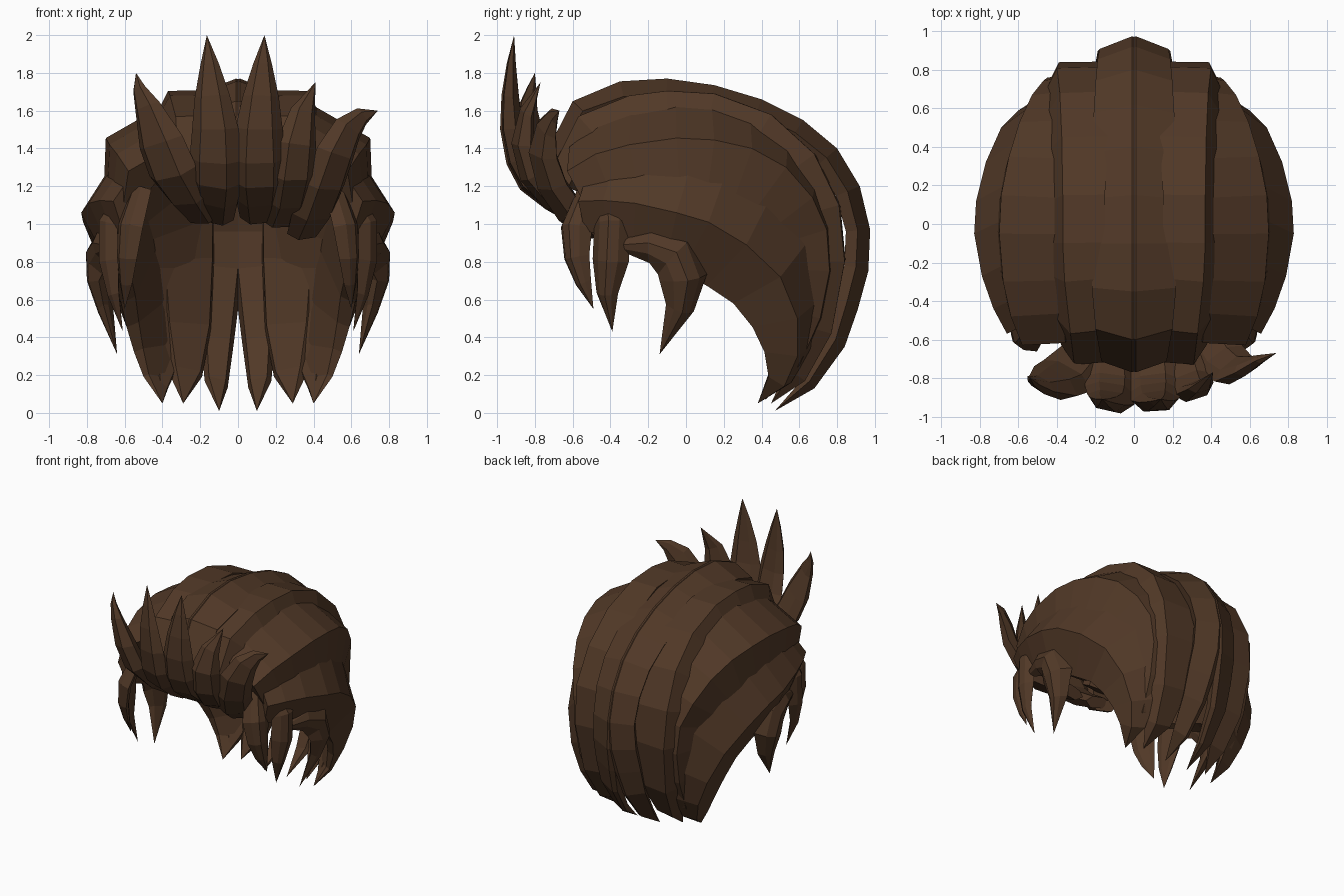
import bpy
from mathutils import Vector

# Single hair colour
hair = bpy.data.materials.new("dark_brown_hair")
hair.diffuse_color = (0.082, 0.040, 0.020, 1)

# Cross-sections in lock widths: (across, out); the ridge at (0, 0) follows the path
CENTRE = [(-.25, -.1), (0, 0), (1, -.38), (.8, -.75), (-.1, -.6)]
UPPER = [(-1, -.45), (0, 0), (.6, -.48), (.4, -.9), (-.8, -.8)]
MIDDLE = [(-1, -.4), (0, 0), (.68, -.5), (.45, -.8), (-.8, -.7)]
SIDE = [(-1, -.4), (0, 0), (.85, -.62), (.65, -.85), (-.8, -.75)]
STRAND = [(-1, -.75), (-.55, -.2), (0, 0), (.55, -.2), (1, -.75), (.5, -.95), (-.5, -.95)]
BLADE = [(-1, -.6), (-.55, -.08), (.5, 0), (1, -.45), (.45, -.85), (-.5, -.85)]


def lock(name, section, path, widths, centre, side=1):
    """Sweep a faceted strand along its outer ridge, blunt root to pointed tip."""
    pts = [Vector((x * side, y, z)) for x, y, z in path]
    c = Vector(centre)
    verts, faces, n = [], [], len(section)
    for i, p in enumerate(pts[:-1]):
        t = (pts[i + 1] - pts[max(i - 1, 0)]).normalized()
        out = p - c
        out = (out - t * out.dot(t)).normalized()
        across = t.cross(out) * side
        verts += [p + (across * a + out * b) * widths[i] for a, b in section]
    rings = len(pts) - 1
    for i in range(rings - 1):
        for j in range(n):
            k = (j + 1) % n
            faces.append((i * n + j, i * n + k, (i + 1) * n + k, (i + 1) * n + j))
    tip = len(verts)
    verts.append(pts[-1])
    last = (rings - 1) * n
    faces += [(last + j, last + (j + 1) % n, tip) for j in range(n)]
    faces.append(tuple(reversed(range(n))))
    me = bpy.data.meshes.new(name)
    me.from_pydata(verts, [], faces)
    me.materials.append(hair)
    ob = bpy.data.objects.new(name, me)
    bpy.context.collection.objects.link(ob)
    bpy.context.view_layer.objects.active = ob
    ob.select_set(True)
    bpy.ops.object.mode_set(mode='EDIT')
    bpy.ops.mesh.select_all(action='SELECT')
    bpy.ops.mesh.normals_make_consistent(inside=False)
    bpy.ops.object.mode_set(mode='OBJECT')
    ob.select_set(False)


def pair(name, *args):
    lock(name + "_left", *args, -1)
    lock(name + "_right", *args, 1)


HEAD = (0, 0, 0.9)
# Long crown locks running from the forehead over the head to the nape
pair("centre_lock", CENTRE,
     [(.01, -.77, 1.32), (.01, -.6, 1.65), (.01, -.35, 1.755), (.01, -.1, 1.77), (.01, .15, 1.735),
      (.01, .4, 1.66), (.01, .62, 1.55), (.01, .8, 1.4), (.01, .92, 1.2), (.01, .975, .97),
      (.02, .965, .75), (.04, .91, .55), (.06, .84, .35), (.08, .68, .13), (.1, .47, .01)],
     [.16, .19, .21, .21, .21, .2, .2, .19, .18, .17, .17, .16, .14, .1], HEAD)
pair("upper_lock", UPPER,
     [(.31, -.73, 1.25), (.33, -.57, 1.57), (.36, -.3, 1.68), (.37, -.1, 1.705), (.37, .15, 1.69), (.375, .45, 1.58),
      (.385, .68, 1.37), (.4, .81, 1.1), (.39, .84, .8), (.36, .77, .42), (.32, .63, .17), (.29, .45, .05)],
     [.18, .19, .2, .2, .2, .22, .24, .25, .24, .2, .12], HEAD)
pair("middle_lock", MIDDLE,
     [(.58, -.63, 1.28), (.64, -.48, 1.37), (.68, -.3, 1.42), (.7, -.05, 1.455), (.69, .15, 1.445), (.65, .35, 1.4),
      (.595, .53, 1.3), (.53, .67, 1.14), (.47, .745, .97), (.45, .76, .75), (.44, .71, .5), (.42, .6, .25),
      (.4, .42, .07)],
     [.24, .29, .32, .33, .33, .33, .32, .3, .27, .23, .18, .1], HEAD)
pair("side_lock", SIDE,
     [(.66, -.57, 1.12), (.73, -.44, 1.125), (.79, -.27, 1.11), (.83, -.05, 1.06), (.82, .12, 1.01), (.77, .32, .89),
      (.69, .5, .72), (.6, .59, .5), (.52, .59, .3), (.46, .52, .14), (.4, .38, .05)],
     [.16, .19, .23, .29, .31, .31, .28, .23, .17, .1], HEAD)

# Short locks hanging at the temples
TEMPLE = (0, -.2, .85)
pair("temple_front_lock", STRAND,
     [(.55, -.54, 1.2), (.62, -.62, 1.0), (.63, -.61, .82), (.62, -.56, .68), (.6, -.49, .55)],
     [.08, .1, .08, .05], TEMPLE)
pair("temple_middle_lock", STRAND,
     [(.64, -.42, 1.16), (.735, -.41, 1.02), (.735, -.42, .8), (.69, -.43, .62), (.61, -.39, .43)],
     [.07, .1, .1, .06], TEMPLE)
pair("temple_back_lock", STRAND,
     [(.71, -.34, .89), (.77, -.2, .9), (.805, -.05, .85), (.8, .01, .7), (.74, -.02, .53), (.64, -.14, .31)],
     [.04, .1, .14, .13, .08], TEMPLE)

# Upswept fringe spikes
FRINGE = (0, -.1, 1.45)
lock("fringe_spike_1", BLADE,
     [(-.2, -.58, 1.0), (-.28, -.74, 1.1), (-.37, -.85, 1.24), (-.44, -.88, 1.42), (-.5, -.865, 1.62),
      (-.535, -.83, 1.72), (-.54, -.8, 1.8)],
     [.1, .13, .15, .14, .08, .04], FRINGE)
for i, (x, tip_x) in enumerate([(-.13, -.165), (.12, .14)]):
    lock(f"fringe_spike_{i + 2}", BLADE,
         [(x, -.58, 1.0), (x, -.74, 1.09), (x, -.87, 1.19), (x, -.94, 1.32), (x, -.975, 1.5),
          (x * .6 + tip_x * .4, -.97, 1.68), (x * .3 + tip_x * .7, -.945, 1.85), (tip_x, -.91, 2.0)],
         [.1, .12, .14, .14, .125, .095, .05], FRINGE)
lock("fringe_spike_4", BLADE,
     [(.23, -.56, .98), (.28, -.73, 1.08), (.31, -.86, 1.23), (.33, -.91, 1.42), (.36, -.87, 1.6), (.41, -.77, 1.75)],
     [.09, .11, .12, .11, .07], FRINGE)
lock("fringe_spike_5", BLADE,
     [(.37, -.5, .92), (.43, -.64, 1.02), (.49, -.75, 1.18), (.55, -.8, 1.36), (.61, -.77, 1.5),
      (.67, -.72, 1.57), (.74, -.67, 1.6)],
     [.1, .13, .13, .12, .09, .05], FRINGE)
